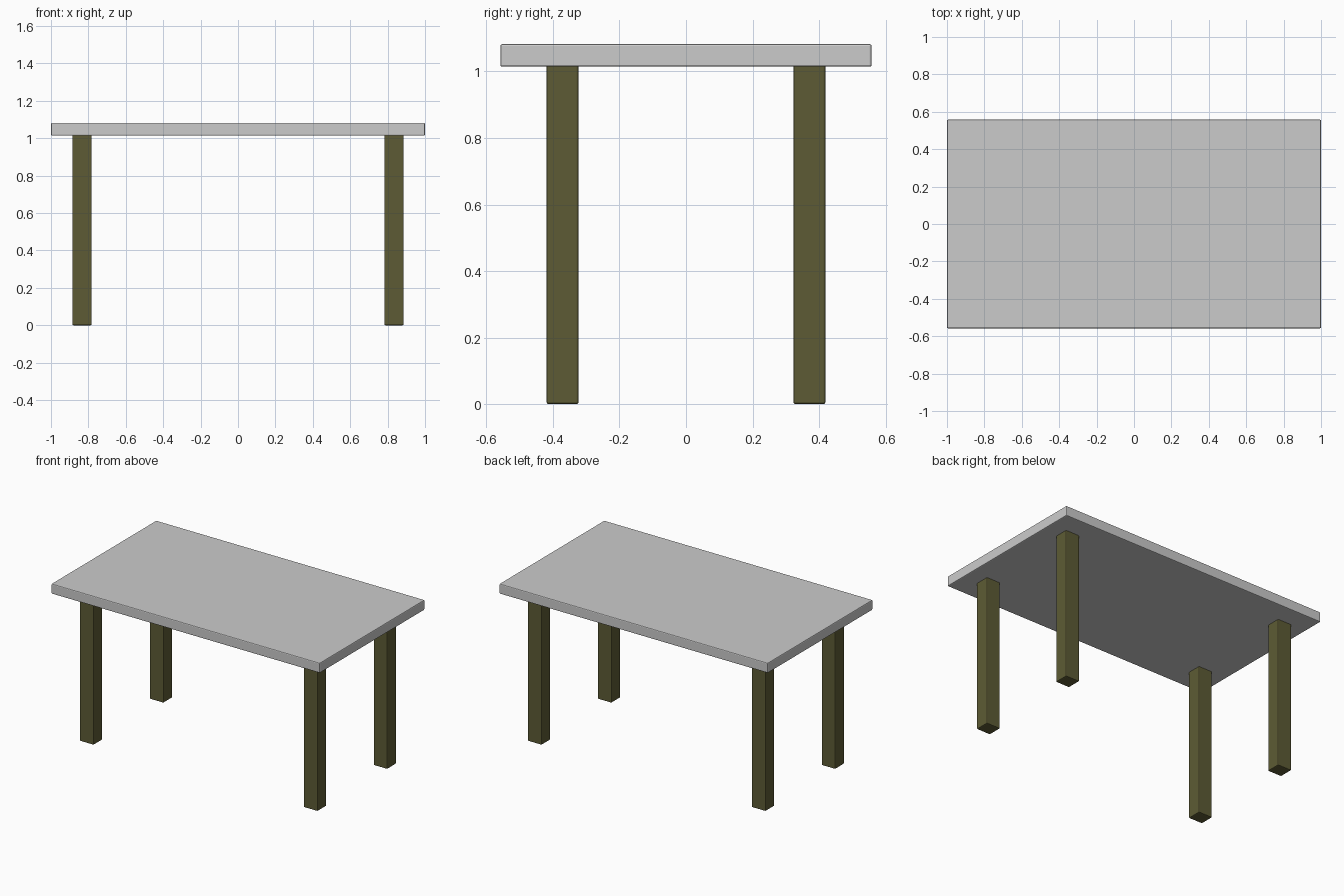
import bpy

if "Cube" in bpy.data.objects:
    bpy.data.objects.remove(bpy.data.objects["Cube"])


def bevelled_box(name, size, centre, bevel):
    bpy.ops.mesh.primitive_cube_add(size=1, location=centre)
    obj = bpy.context.object
    obj.name = name
    obj.scale = size
    bpy.ops.object.transform_apply(location=False, rotation=False, scale=True)
    mod = obj.modifiers.new("edge_bevel", 'BEVEL')
    mod.width = bevel
    mod.segments = 2
    return obj


wood = bpy.data.materials.new("dark_olive_wood")
wood.diffuse_color = (0.11, 0.105, 0.035, 1)
wood.use_nodes = True
wood.node_tree.nodes["Principled BSDF"].inputs["Base Color"].default_value = wood.diffuse_color

LEG_TOP = 1.014   # underside of the table top
TOP = 1.082

# Table top
bevelled_box("table_top", (2.0, 1.116, TOP - LEG_TOP),
             (0, 0, (TOP + LEG_TOP) / 2), 0.006)

# Four legs
for side, x in (("left", -0.834), ("right", 0.834)):
    for end, y in (("front", -0.371), ("back", 0.371)):
        leg = bevelled_box(f"{end}_{side}_leg", (0.103, 0.096, LEG_TOP + 0.005),
                           (x, y, (LEG_TOP + 0.005) / 2), 0.006)
        leg.data.materials.append(wood)
